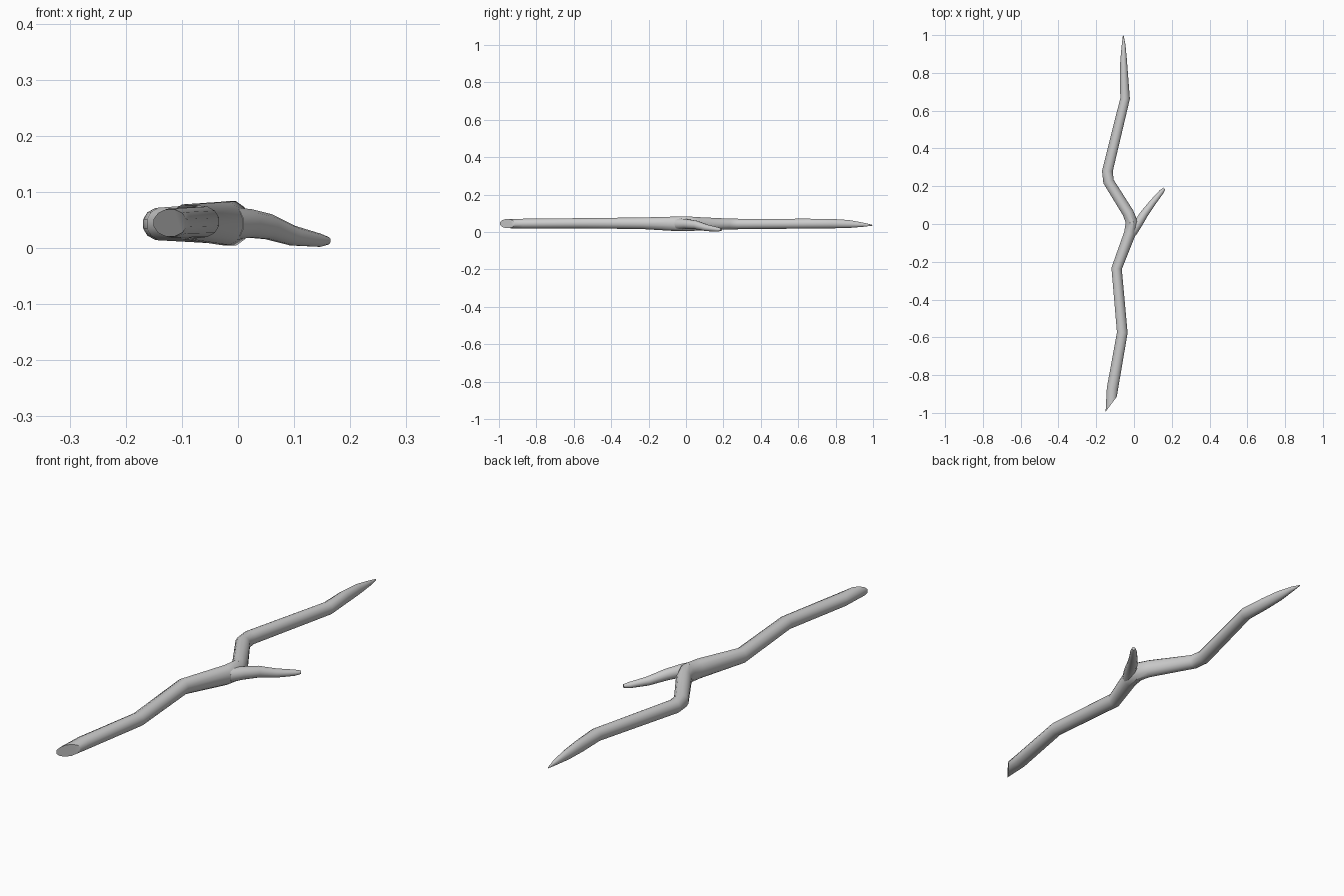
import bpy, bmesh, math
from mathutils import Vector

if "Cube" in bpy.data.objects:
    bpy.data.objects.remove(bpy.data.objects["Cube"])

SIDES = 12
UP = Vector((0, 0, 1))


def twig(name, path, end_normal=None, start_normal=None):
    """Mitred tube along path points (x, y, z, half width, half height)."""
    pts = [Vector(p[:3]) for p in path]
    bm = bmesh.new()
    rings = []
    for i, p in enumerate(pts):
        t_in = (p - pts[i - 1]).normalized() if i else (pts[1] - p).normalized()
        t_out = (pts[i + 1] - p).normalized() if i < len(pts) - 1 else t_in
        n = (t_in + t_out).normalized()
        if i == 0 and start_normal:
            n = Vector(start_normal).normalized()
        if i == len(pts) - 1 and end_normal:
            n = Vector(end_normal).normalized()
        side = t_in.cross(UP).normalized()
        up = side.cross(t_in).normalized()
        ring = []
        for k in range(SIDES):
            a = 2 * math.pi * (k + 0.5) / SIDES
            o = side * math.cos(a) * path[i][3] + up * math.sin(a) * path[i][4]
            o -= t_in * (o.dot(n) / t_in.dot(n))
            ring.append(bm.verts.new(p + o))
        rings.append(ring)
    for a, b in zip(rings, rings[1:]):
        for k in range(SIDES):
            j = (k + 1) % SIDES
            bm.faces.new((a[k], a[j], b[j], b[k]))
    bm.faces.new(rings[0][::-1])
    bm.faces.new(rings[-1])
    bmesh.ops.recalc_face_normals(bm, faces=bm.faces)
    mesh = bpy.data.meshes.new(name)
    bm.to_mesh(mesh)
    bm.free()
    ob = bpy.data.objects.new(name, mesh)
    bpy.context.collection.objects.link(ob)
    bpy.ops.object.select_all(action='DESELECT')
    ob.select_set(True)
    bpy.context.view_layer.objects.active = ob
    bpy.ops.object.shade_smooth_by_angle(angle=math.radians(35))
    return ob


# main crooked stem, from the slanted cut at the front to the pointed back tip
twig("main_stem", [
    (-0.121, -0.955, 0.045, 0.027, 0.025),
    (-0.114, -0.87, 0.045, 0.031, 0.027),
    (-0.062, -0.575, 0.047, 0.029, 0.028),
    (-0.092, -0.235, 0.047, 0.028, 0.032),
    (-0.022, -0.05, 0.044, 0.032, 0.040),
    (-0.012, 0.01, 0.044, 0.032, 0.041),
    (-0.032, 0.06, 0.044, 0.031, 0.037),
    (-0.135, 0.225, 0.043, 0.029, 0.030),
    (-0.141, 0.28, 0.043, 0.029, 0.029),
    (-0.047, 0.665, 0.045, 0.026, 0.027),
    (-0.053, 0.78, 0.045, 0.023, 0.026),
    (-0.055, 0.87, 0.043, 0.018, 0.022),
    (-0.055, 0.95, 0.039, 0.010, 0.011),
    (-0.057, 0.998, 0.036, 0.002, 0.002),
], start_normal=(-0.80, 0.60, 0))

# short side shoot drooping to the ground
twig("side_shoot", [
    (-0.012, -0.045, 0.044, 0.028, 0.030),
    (0.020, 0.0, 0.044, 0.025, 0.026),
    (0.055, 0.055, 0.038, 0.022, 0.023),
    (0.098, 0.112, 0.022, 0.018, 0.018),
    (0.145, 0.170, 0.014, 0.013, 0.012),
    (0.160, 0.188, 0.013, 0.007, 0.007),
])
